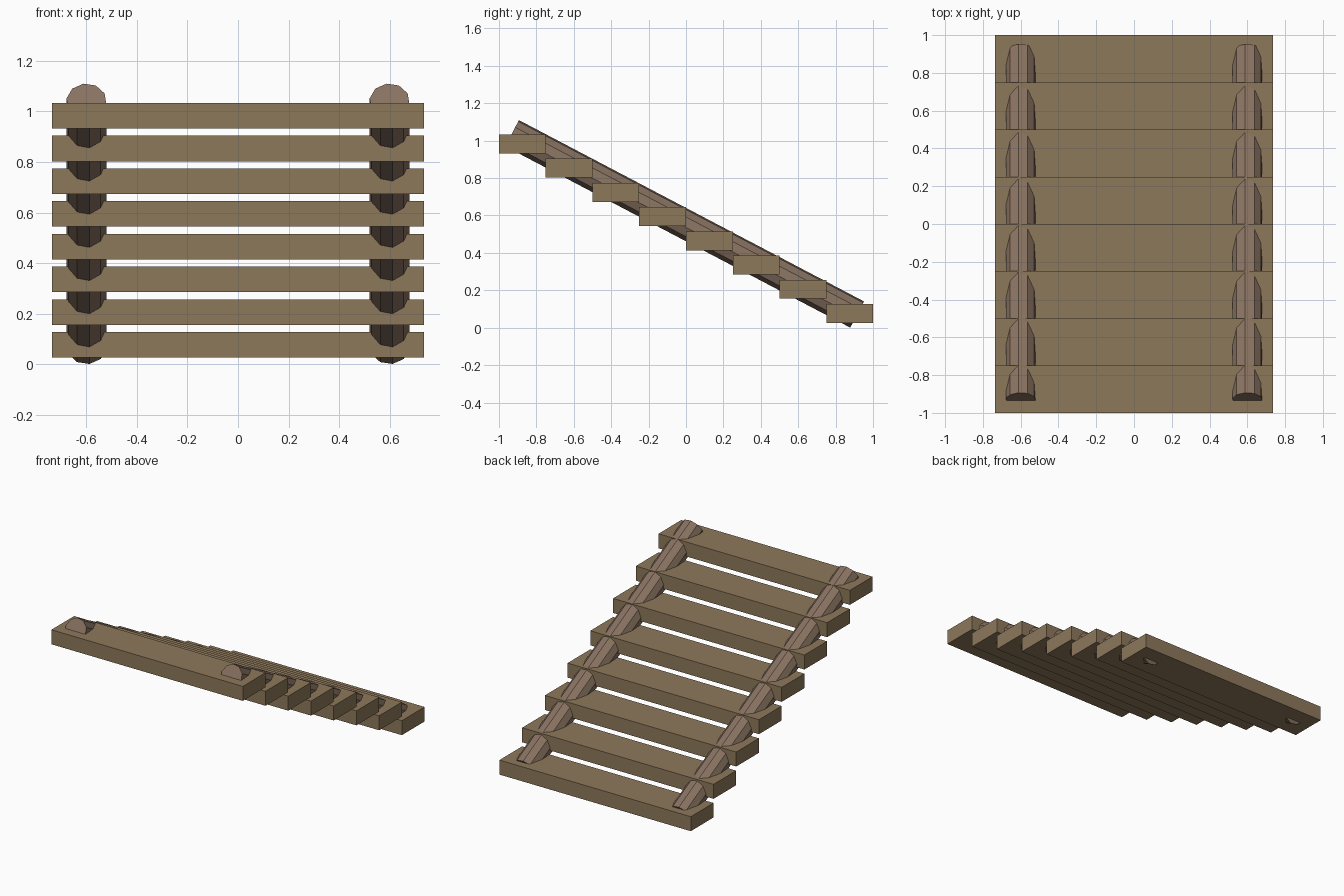
import bpy, bmesh
from math import sin, cos, radians, tau
from mathutils import Vector

if "Cube" in bpy.data.objects:
    bpy.data.objects.remove(bpy.data.objects["Cube"])


def material(name, rgb):
    m = bpy.data.materials.new(name)
    m.diffuse_color = (*rgb, 1)
    m.use_nodes = True
    m.node_tree.nodes["Principled BSDF"].inputs["Base Color"].default_value = m.diffuse_color
    return m


def add_object(name, bm, mat):
    bmesh.ops.recalc_face_normals(bm, faces=bm.faces)
    mesh = bpy.data.meshes.new(name)
    bm.to_mesh(mesh)
    bm.free()
    mesh.materials.append(mat)
    obj = bpy.data.objects.new(name, mesh)
    bpy.context.collection.objects.link(obj)
    return obj


plank_wood = material("plank_wood", (0.27, 0.19, 0.105))
log_wood = material("log_wood", (0.25, 0.17, 0.12))

# Eight plank steps descending from front to back
COUNT, DEPTH, RISE = 8, 0.25, 0.1296
for i in range(COUNT):
    bm = bmesh.new()
    bmesh.ops.create_cube(bm, size=1)
    bmesh.ops.scale(bm, vec=(1.474, DEPTH, 0.101), verts=bm.verts)
    step = add_object(f"step_{i + 1}", bm, plank_wood)
    step.location = (0, -0.875 + DEPTH * i, 0.983 - RISE * i)

# Two ten-sided sloping log stringers running through the steps
SIDES, RADIUS, TURN = 10, 0.08, radians(-8.6)
top, bottom = Vector((0, -0.93, 1.04)), Vector((0, 0.915, 0.0705))
across = Vector((1, 0, 0))
normal = across.cross(bottom - top).normalized()
if normal.z < 0:
    normal = -normal

for side, x in (("left", -0.6), ("right", 0.6)):
    bm = bmesh.new()
    ring = []
    for k in range(SIDES):
        a = TURN + tau * k / SIDES
        ring.append(bm.verts.new(top + across * (x + RADIUS * sin(a)) + normal * RADIUS * cos(a)))
    cap = bm.faces.new(ring)
    result = bmesh.ops.extrude_face_region(bm, geom=[cap], use_keep_orig=True)
    moved = [v for v in result["geom"] if isinstance(v, bmesh.types.BMVert)]
    bmesh.ops.translate(bm, vec=bottom - top, verts=moved)
    add_object(f"log_stringer_{side}", bm, log_wood)
